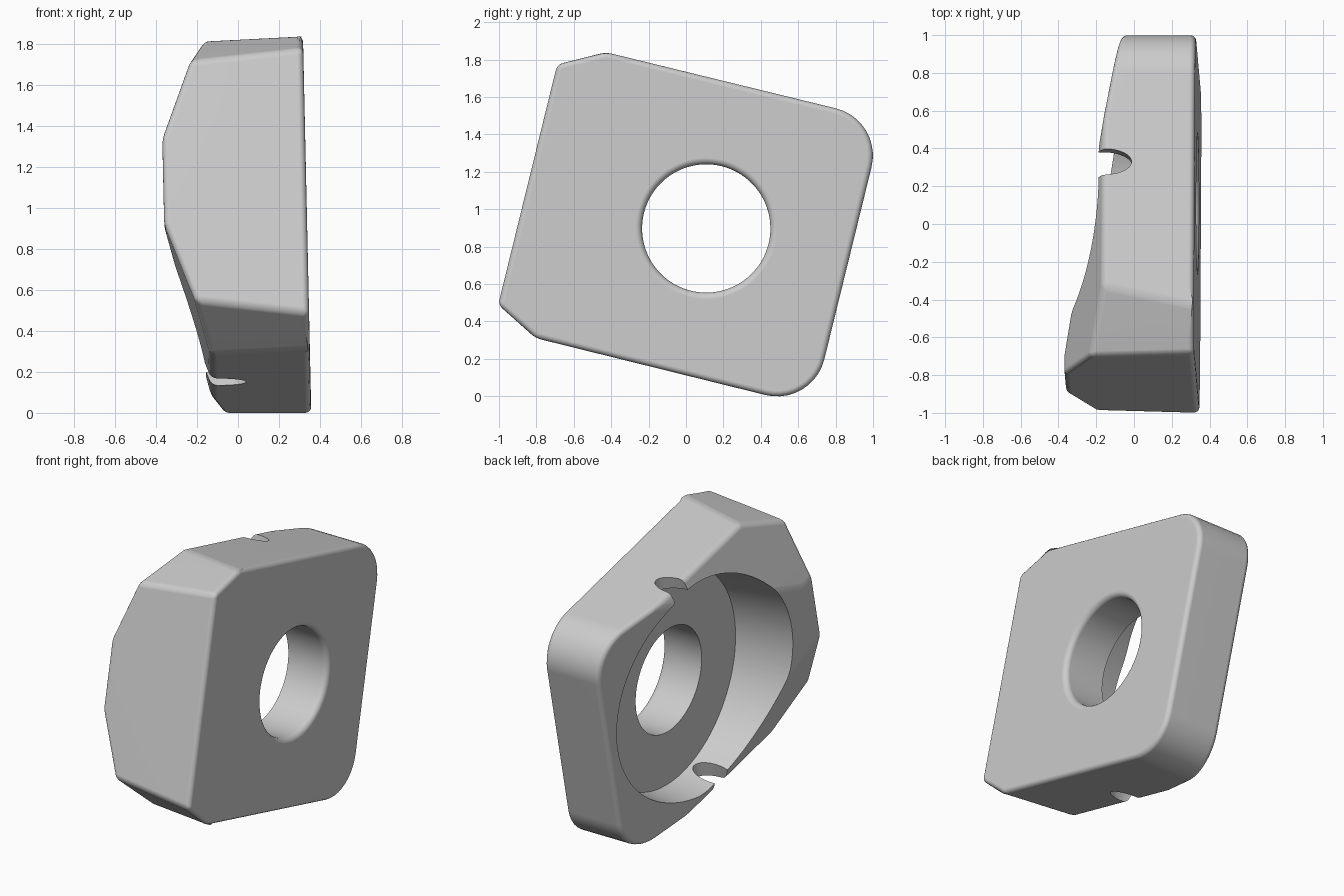
import bpy, bmesh, math
from mathutils import Matrix, Vector

if "Cube" in bpy.data.objects:
    bpy.data.objects.remove(bpy.data.objects["Cube"])

TILT = math.radians(-13.8)
FRONT, BACK = 0.337, -0.36        # x of flat face and of the raised ridge


def to_object(bm, name):
    bmesh.ops.recalc_face_normals(bm, faces=bm.faces)
    me = bpy.data.meshes.new(name)
    bm.to_mesh(me)
    bm.free()
    ob = bpy.data.objects.new(name, me)
    bpy.context.collection.objects.link(ob)
    return ob


def hull(points):
    """Clean closed convex solid from points."""
    bm = bmesh.new()
    for p in points:
        bm.verts.new(p)
    bmesh.ops.remove_doubles(bm, verts=bm.verts, dist=1e-4)
    bmesh.ops.convex_hull(bm, input=bm.verts)
    bmesh.ops.delete(bm, geom=[v for v in bm.verts if not v.link_faces], context='VERTS')
    bmesh.ops.dissolve_limit(bm, angle_limit=0.01, verts=bm.verts, edges=bm.edges)
    bmesh.ops.recalc_face_normals(bm, faces=bm.faces)
    return bm


def slice_off(bm, point, normal):
    """Cut away everything on the normal side of a plane and close the solid."""
    bmesh.ops.bisect_plane(bm, geom=bm.verts[:] + bm.edges[:] + bm.faces[:], plane_co=Vector(point),
                           plane_no=Vector(normal), clear_outer=True)
    points = [v.co.copy() for v in bm.verts]
    bm.free()
    return hull(points)


def lathe(name, profile, n=96):
    """Solid of revolution about the x axis from (x, radius) points."""
    bm = bmesh.new()
    rings = [[bm.verts.new((x, r * math.cos(2 * math.pi * i / n), r * math.sin(2 * math.pi * i / n)))
              for i in range(n)] for x, r in profile]
    for a, b in zip(rings, rings[1:]):
        for i in range(n):
            j = (i + 1) % n
            bm.faces.new((a[i], a[j], b[j], b[i]))
    bm.faces.new(rings[0])
    bm.faces.new(rings[-1])
    return to_object(bm, name)


# Outline: two clipped corners on one side, two rounded corners on the other
half = [(-0.983, 0.665), (-0.745, 0.787)]
half += [(0.52 + 0.26 * math.cos(math.radians(a)), 0.529 + 0.26 * math.sin(math.radians(a)))
         for a in range(90, -1, -9)]
outline = half + [(u, -v) for u, v in reversed(half)]
bm = hull([(x, u, v) for x in (FRONT, BACK) for u, v in outline])

# Back facets and slightly tapering clipped corners
for s in (1, -1):
    bm = slice_off(bm, (BACK, 0, s * 0.215), (-0.565, 0, s * 0.21))
    bm = slice_off(bm, (FRONT, -0.983, s * 0.665), (-0.1, -0.46, s * 0.89))
bm = slice_off(bm, (-0.143, 0.30, 0), (-0.47, 0.087, 0))

# Rounded outer edges
edges = [e for e in bm.edges if len(e.link_faces) == 2 and e.calc_face_angle() > 0.3]
bmesh.ops.bevel(bm, geom=edges, offset=0.03, segments=4, profile=0.5, affect='EDGES')
block = to_object(bm, "clamp_block")

# Flared pocket with through hole and softened hole mouth, as one stepped cutter
R, F = 0.343, 0.035
mouth = [(FRONT - F + F * math.sin(math.radians(a)), R + F - F * math.cos(math.radians(a)))
         for a in range(0, 91, 18)]
profile = [(-0.8, 0.80), (0.05, 0.695), (0.05, R)] + mouth + [(FRONT + 0.1, R + F)]
cutters = [lathe("pocket_and_hole_cutter", profile)]

# Small rounded grooves through the thin rim, top and bottom
for u, v, x in ((0.035, 0.76, -0.14), (-0.08, -0.76, -0.12)):
    bm = bmesh.new()
    bmesh.ops.create_cone(bm, cap_ends=True, segments=32, radius1=0.07, radius2=0.07, depth=0.24)
    bm.transform(Matrix.Translation((x, u, v)) @ Matrix.Diagonal((2.05, 1, 1, 1)))
    cutters.append(to_object(bm, "groove_cutter"))

for c in cutters:
    c.hide_render = True
    m = block.modifiers.new(c.name, 'BOOLEAN')
    m.operation, m.solver, m.object = 'DIFFERENCE', 'EXACT', c

# Bake, then turn into place with the slight lean of the flat face
bpy.context.view_layer.update()
dg = bpy.context.evaluated_depsgraph_get()
mesh = bpy.data.meshes.new_from_object(block.evaluated_get(dg))
block.modifiers.clear()
block.data = mesh
for c in cutters:
    bpy.data.objects.remove(c)
mesh.transform(Matrix.Translation((0, 0.11, 0.91)) @ Matrix.Rotation(TILT, 4, 'X'))
low = min(v.co.z for v in mesh.vertices)
ys = [v.co.y for v in mesh.vertices]
mid = (min(ys) + max(ys)) / 2
for v in mesh.vertices:
    v.co.z -= low
    v.co.y -= mid
    v.co.x -= 0.022 * (v.co.z - 0.92)

# Smooth shading with flat facets kept clean
bpy.ops.object.select_all(action='DESELECT')
block.select_set(True)
bpy.context.view_layer.objects.active = block
bpy.ops.object.shade_smooth_by_angle(angle=math.radians(35))
m = block.modifiers.new("clean_shading", 'WEIGHTED_NORMAL')
m.keep_sharp = True
